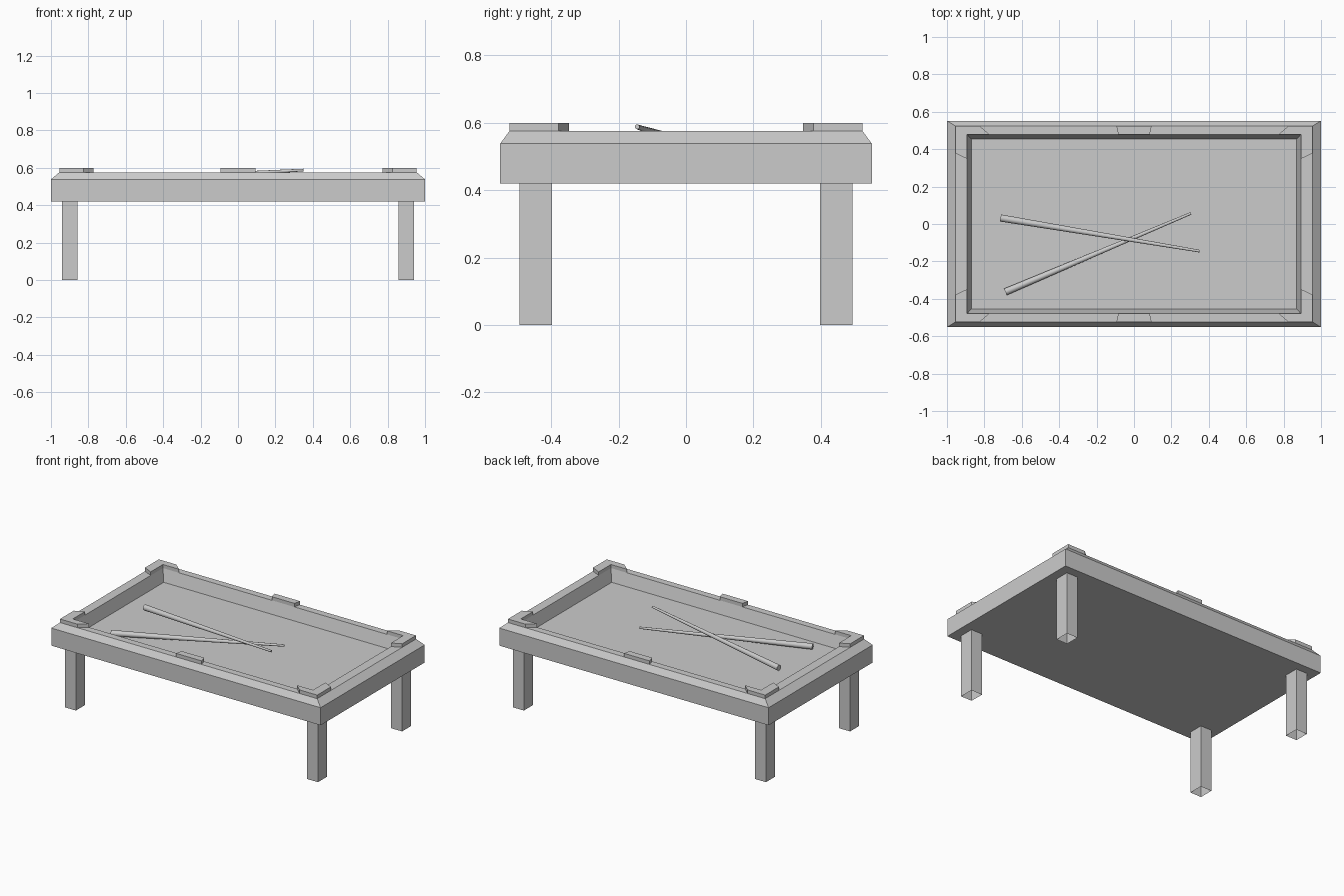
import bpy, bmesh
from mathutils import Vector

cube = bpy.data.objects.get("Cube")
if cube:
    bpy.data.objects.remove(cube, do_unlink=True)

grey = bpy.data.materials.new("light_grey")
grey.use_nodes = True
COLOUR = (0.6, 0.6, 0.6, 1)
grey.diffuse_color = COLOUR
grey.node_tree.nodes["Principled BSDF"].inputs["Base Color"].default_value = COLOUR

CORNERS = [(sx, sy) for sx in (1, -1) for sy in (1, -1)]


def finish(bm, name):
    bmesh.ops.recalc_face_normals(bm, faces=bm.faces[:])
    mesh = bpy.data.meshes.new(name)
    bm.to_mesh(mesh)
    bm.free()
    mesh.materials.append(grey)
    ob = bpy.data.objects.new(name, mesh)
    bpy.context.collection.objects.link(ob)
    return ob


def loft(name, rings, cap_start=True, cap_end=True):
    """Skin a stack of matching point loops."""
    bm = bmesh.new()
    loops = [[bm.verts.new(p) for p in ring] for ring in rings]
    for a, b in zip(loops, loops[1:]):
        for i in range(len(a)):
            j = (i + 1) % len(a)
            bm.faces.new((a[i], a[j], b[j], b[i]))
    if cap_start:
        bm.faces.new(loops[0])
    if cap_end:
        bm.faces.new(loops[-1])
    return finish(bm, name)


def rect(hx, hy, z, cx=0, cy=0):
    return [(cx + sx * hx, cy + sy * hy, z)
            for sx, sy in ((-1, -1), (1, -1), (1, 1), (-1, 1))]


# Table body: box, bevelled rail, flat rim and recessed bed
loft("table_body", [
    rect(1, 0.552, 0.42),
    rect(1, 0.552, 0.538),
    rect(0.955, 0.524, 0.576),
    rect(0.892, 0.478, 0.576),
    rect(0.87, 0.455, 0.495),
])

# Legs, open underneath
for sx, sy in CORNERS:
    side = ("left" if sx > 0 else "right")
    end = ("back" if sy > 0 else "front")
    loft(f"{end}_{side}_leg",
         [rect(0.041, 0.048, z, sx * 0.899, sy * 0.446) for z in (0, 0.42)],
         cap_start=False)

# Raised pocket plates on the rim
BOTTOM, TOP = 0.576, 0.6
corner_plate = [(0.955, 0.524), (0.825, 0.524), (0.772, 0.478),
                (0.892, 0.478), (0.892, 0.348), (0.955, 0.378)]
middle_plate = [(-0.094, 0.524), (0.094, 0.524), (0.084, 0.478), (-0.084, 0.478)]


def plate(name, outline, sx, sy):
    loft(name, [[(sx * x, sy * y, z) for x, y in outline] for z in (BOTTOM, TOP)])


for sx, sy in CORNERS:
    plate("corner_pocket_plate", corner_plate, sx, sy)
for sy in (1, -1):
    plate("middle_pocket_plate", middle_plate, 1, sy)


# Tapered cues lying across the bed
def cue(name, butt, tip):
    butt, tip = Vector(butt), Vector(tip)
    axis = tip - butt
    bpy.ops.mesh.primitive_cone_add(vertices=16, radius1=0.019, radius2=0.007,
                                    depth=axis.length, location=(butt + tip) / 2,
                                    rotation=axis.to_track_quat('Z', 'Y').to_euler())
    ob = bpy.context.object
    ob.name = name
    ob.data.materials.append(grey)
    bpy.ops.object.shade_smooth_by_angle()


cue("upper_cue", (-0.713, 0.032, 0.53), (0.35, -0.145, 0.588))
cue("lower_cue", (-0.687, -0.363, 0.516), (0.305, 0.057, 0.537))
